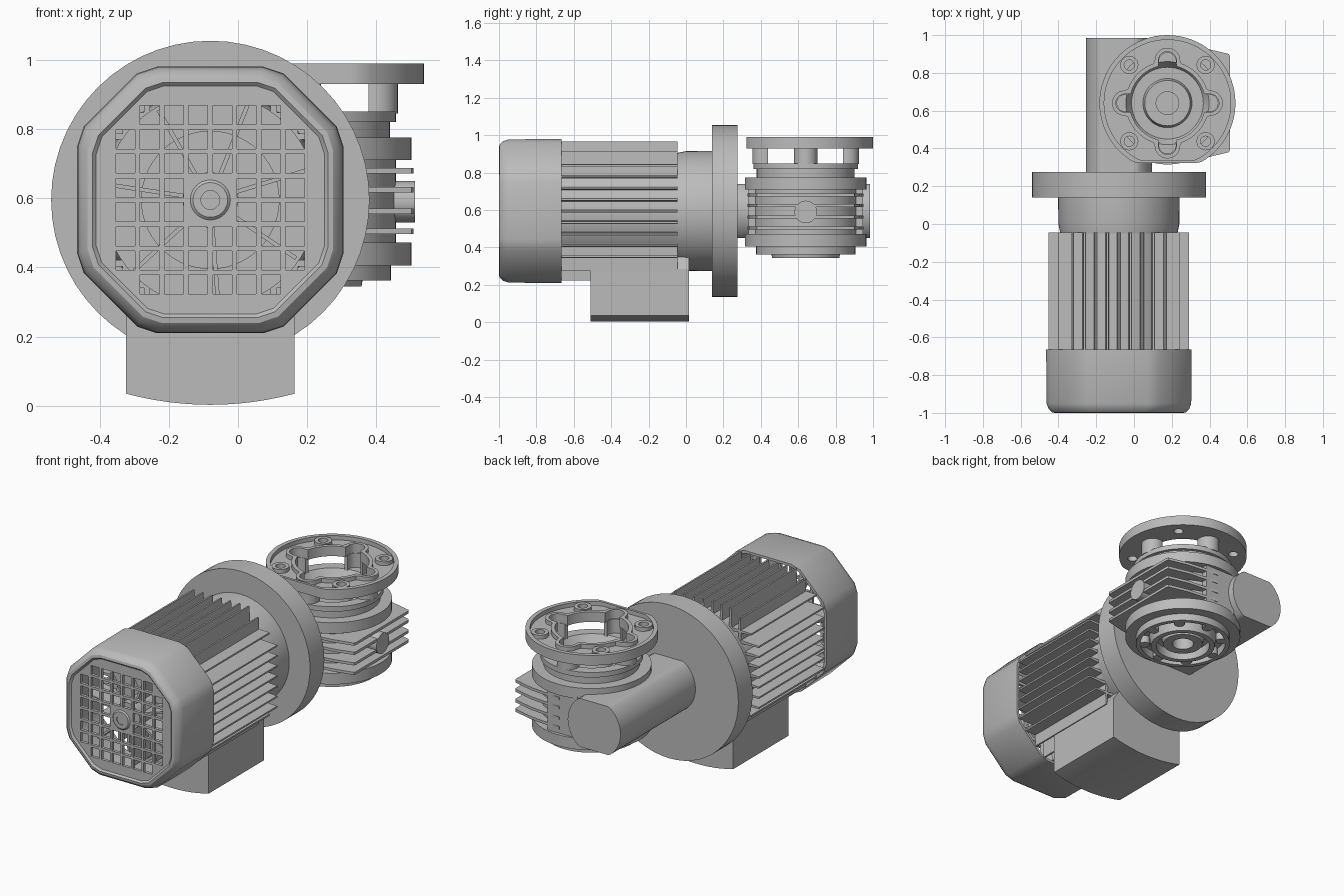
import bpy, bmesh
from math import sin, cos, pi, sqrt, radians
from mathutils import Vector, Matrix

cube = bpy.data.objects.get("Cube")
if cube:
    bpy.data.objects.remove(cube)

grey = bpy.data.materials.new("machine_grey")
grey.use_nodes = True
colour = (0.5, 0.5, 0.5, 1)
grey.diffuse_color = colour
next(n for n in grey.node_tree.nodes if n.type == 'BSDF_PRINCIPLED').inputs["Base Color"].default_value = colour

MOTOR = Vector((-0.08, 0, 0.595))    # motor axis, along y
GEAR = Vector((0.177, 0.64, 0))      # output axis, along z
made = []


def finish(name, bm):
    bmesh.ops.remove_doubles(bm, verts=bm.verts, dist=1e-5)
    bmesh.ops.recalc_face_normals(bm, faces=bm.faces)
    mesh = bpy.data.meshes.new(name)
    bm.to_mesh(mesh)
    bm.free()
    mesh.materials.append(grey)
    obj = bpy.data.objects.new(name, mesh)
    bpy.context.collection.objects.link(obj)
    made.append(obj)
    return obj


def circle(r=1, n=56, x=0, y=0):
    return [(x + r * cos(2 * pi * i / n), y + r * sin(2 * pi * i / n)) for i in range(n)]


def octagon(round_off=0.1):
    corners = [(1, .5), (.5, 1), (-.5, 1), (-1, .5), (-1, -.5), (-.5, -1), (.5, -1), (1, -.5)]
    pts = []
    for i, c in enumerate(corners):
        c = Vector(c)
        pts.append(c.lerp(Vector(corners[i - 1]), round_off))
        pts.append(c.lerp(Vector(corners[(i + 1) % 8]), round_off))
    return [tuple(p) for p in pts]


def scaled(shape, s):
    return [(x * s, y * s) for x, y in shape]


def turned(shape, angle):
    return [(x * cos(angle) - y * sin(angle), x * sin(angle) + y * cos(angle)) for x, y in shape]


def sweep(name, profile, centre, axis='z', shape=None):
    """Stack scaled copies of a shape along an axis; profile holds (radius, position)."""
    shape = shape or circle()
    place = {'x': lambda a, b, t: (t, a, b), 'y': lambda a, b, t: (a, t, b),
             'z': lambda a, b, t: (a, b, t)}[axis]
    bm = bmesh.new()
    rings = [[bm.verts.new(centre + Vector(place(a * r, b * r, t))) for a, b in shape]
             for r, t in profile]
    if profile[0][0] > 0:
        rings.append(rings[0])
    n = len(shape)
    for lo, hi in zip(rings, rings[1:]):
        for i in range(n):
            bm.faces.new((lo[i], lo[(i + 1) % n], hi[(i + 1) % n], hi[i]))
    return finish(name, bm)


def rod(name, r, lo, hi, centre, axis):
    return sweep(name, [(0, lo), (r, lo), (r, hi), (0, hi)], centre, axis)


def plate(name, outlines, centre, lo, hi, axis='z'):
    """Extrude flat outlines; an outline inside another one is a hole."""
    curve = bpy.data.curves.new(name, 'CURVE')
    curve.dimensions = '2D'
    curve.fill_mode = 'BOTH'
    curve.extrude = (hi - lo) / 2
    for pts in outlines:
        spline = curve.splines.new('POLY')
        spline.points.add(len(pts) - 1)
        for p, (x, y) in zip(spline.points, pts):
            p.co = (x, y, 0, 1)
        spline.use_cyclic_u = True
    temp = bpy.data.objects.new(name, curve)
    mesh = bpy.data.meshes.new_from_object(temp)
    bm = bmesh.new()
    bm.from_mesh(mesh)
    bpy.data.objects.remove(temp)
    bpy.data.meshes.remove(mesh)
    mid = (lo + hi) / 2
    if axis == 'y':
        move = Matrix.Translation(centre + Vector((0, mid, 0))) @ Matrix.Rotation(pi / 2, 4, 'X')
    else:
        move = Matrix.Translation(centre + Vector((0, 0, mid)))
    bm.transform(move)
    return finish(name, bm)


# Motor body, neck and mounting flange
rod("motor_core", 0.31, -0.67, 0, MOTOR, 'y')
sweep("motor_neck", [(0, -.05), (.31, -.05), (.32, 0), (.322, .15), (0, .15)], MOTOR, 'y')
rod("motor_flange", 0.46, 0.14, 0.275, MOTOR, 'y')

# Cooling fins on four sides, clipped at the corners
fins = []
for k in range(-4, 5):
    off = k * 0.061
    top, base = min(0.372, 0.565 - abs(off)), sqrt(0.3 ** 2 - off ** 2)
    fins.append([(off - .01, base), (off + .01, base), (off + .005, top), (off - .005, top)])
for i, side in enumerate(("top", "right", "bottom", "left")):
    plate(side + "_fins", [turned(f, i * pi / 2) for f in fins], MOTOR, -0.665, -0.045, 'y')

# Fan cover: hollow octagonal shell with a pierced front
sweep("fan_cover", [(.385, -.665), (.383, -.95), (.372, -.98), (.355, -.997), (.34, -1),
                    (.33, -.99), (.33, -.97), (.36, -.95), (.37, -.665)], MOTOR, 'y', octagon())
holes = []
for i in range(8):
    for j in range(8):
        corner = i in (0, 7) and j in (0, 7)
        middle = i in (3, 4) and j in (3, 4)
        if not corner and not middle:
            x, z, h = (i - 3.5) * 0.07, (j - 3.5) * 0.07, 0.0275
            holes.append([(x - h, z - h), (x + h, z - h), (x + h, z + h), (x - h, z + h)])
plate("cover_grille", [scaled(octagon(), 0.333)] + holes, MOTOR, -0.99, -0.972, 'y')
sweep("grille_hub", [(0, -.992), (.027, -.992), (.027, -.997), (.05, -.997), (.06, -.988),
                     (.06, -.97), (0, -.97)], MOTOR, 'y')

# Fan
rod("fan_hub", 0.08, -0.93, -0.66, MOTOR, 'y')
rod("fan_disc", 0.2, -0.76, -0.745, MOTOR, 'y')
blade = [(.07, -.006), (.3, -.006), (.3, .006), (.07, .006)]
plate("fan_blades", [turned(blade, i * 2 * pi / 7 + .3) for i in range(7)], MOTOR, -0.9, -0.745, 'y')

# Terminal box with a gently curved lid
lid = [(0.243 * i / 6, -0.592 + 0.032 * (i / 6) ** 2) for i in range(-6, 7)]
plate("terminal_box", [lid + [(.243, -.31), (.2, -.245), (-.2, -.245), (-.243, -.31)]],
      MOTOR, -0.51, 0.015, 'y')

# Worm housing: round tube with flat top and bottom
flat = [(x, max(-.145, min(.145, z))) for x, z in circle(.175)]
plate("worm_housing", [flat], MOTOR, 0.27, 0.985, 'y')

# Gear housing, turned about the output axis, with a through bore
sweep("gear_housing", [
    (.06, .36), (.11, .36), (.12, .4), (.15, .4), (.15, .345), (.18, .345), (.19, .41),
    (.24, .41), (.24, .362), (.265, .362), (.265, .405), (.325, .405), (.325, .472), (.28, .472),
    (.28, .71), (.325, .71), (.325, .775), (.262, .775), (.262, .82), (.28, .82), (.28, .85),
    (.22, .85), (.19, .8), (.13, .8), (.12, .835), (.06, .835)], GEAR)
bosses = [circle(.03, 16, .217 * cos(i * pi / 4), .217 * sin(i * pi / 4)) for i in range(8)]
plate("bottom_bosses", bosses, GEAR, 0.365, 0.415)

# Side fins, plug and flat pads of the gear housing
fin = [(0, -.31), (.2, -.29), (.325, -.26), (.33, -.25), (.33, .25), (.325, .26), (.2, .29), (0, .31)]
for i, z in enumerate((0.505, 0.562, 0.625, 0.68)):
    plate("gear_fin_%d" % (i + 1), [fin], GEAR, z - 0.008, z + 0.008)
rod("side_plug", 0.06, 0.2, 0.335, GEAR + Vector((0, 0, 0.59)), 'x')
pad = [(-.12, -.305), (.08, -.305), (.08, .305), (-.12, .305)]
plate("housing_pads", [pad], GEAR, 0.46, 0.72)


# Output flange: lobed opening, raised rim and collar, bolt bosses
def lobed(r, q, d=0.225, n=128):
    pts = []
    for i in range(n):
        a = 2 * pi * i / n
        phi = (a + pi / 4) % (pi / 2) - pi / 4
        reach = q * q - (d * sin(phi)) ** 2
        rad = max(r, d * cos(phi) + sqrt(reach)) if reach > 0 else r
        pts.append((rad * cos(a), rad * sin(a)))
    return pts


def cut_disc(r, y):
    return [(a, max(b, y)) for a, b in circle(r, 72)]


diagonals = [(sx * .202, sy * .202) for sx in (-1, 1) for sy in (-1, 1)]
bolts = [circle(.027, 20, x, y) for x, y in diagonals]
opening = lobed(.2, .048)
plate("output_flange", [cut_disc(.36, -.317), opening] + bolts, GEAR, 0.93, 0.965)
plate("flange_rim", [cut_disc(.36, -.317), cut_disc(.335, -.302)], GEAR, 0.96, 0.99)
plate("flange_collar", [lobed(.222, .068), opening], GEAR, 0.96, 0.99)
for i, (x, y) in enumerate(diagonals):
    plate("bolt_boss_%d" % (i + 1), [circle(.048, 24, x, y), bolts[i]], GEAR, 0.96, 0.988)

# Four half-pipe columns carrying the flange
arc = [radians(a) for a in range(-110, 111, 10)]
column = [(.222 + .063 * cos(a), .063 * sin(a)) for a in arc]
column += [(.222 + .045 * cos(a), .045 * sin(a)) for a in reversed(arc)]
plate("flange_columns", [turned(column, i * pi / 2) for i in range(4)], GEAR, 0.845, 0.935)

# Smooth the round parts, keep the edges sharp
bpy.ops.object.select_all(action='DESELECT')
for obj in made:
    obj.select_set(True)
bpy.context.view_layer.objects.active = made[0]
bpy.ops.object.shade_smooth_by_angle(angle=radians(30))
